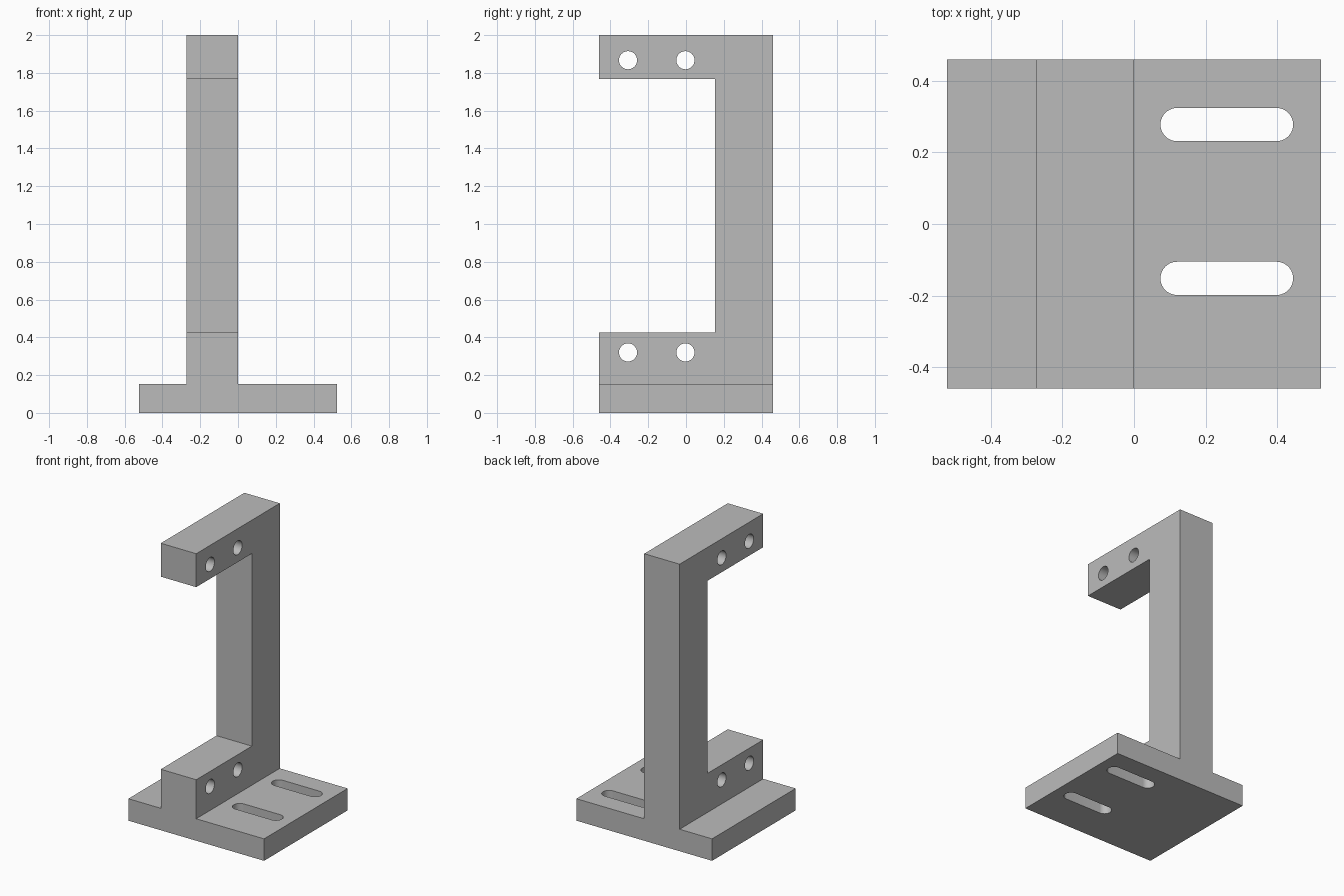
import bpy, bmesh
from math import pi, sin, cos, radians
from mathutils import Vector

cube = bpy.data.objects.get("Cube")
if cube:
    bpy.data.objects.remove(cube, do_unlink=True)

WIDTH, DEPTH, HEIGHT = 1.046, 0.92, 2.0
BASE_TOP = 0.153
POST_LEFT, POST_RIGHT = -0.273, 0.0

grey = bpy.data.materials.new("plain_grey")
grey.use_nodes = True
colour = (0.5, 0.5, 0.5, 1)
grey.diffuse_color = colour
grey.node_tree.nodes["Principled BSDF"].inputs["Base Color"].default_value = colour


def prism(bm, points, sweep):
    """Close a flat outline and extrude it along the sweep vector."""
    face = bm.faces.new([bm.verts.new(p) for p in points])
    moved = bmesh.ops.extrude_face_region(bm, geom=[face], use_keep_orig=True)
    verts = [g for g in moved["geom"] if isinstance(g, bmesh.types.BMVert)]
    bmesh.ops.translate(bm, verts=verts, vec=Vector(sweep))


def arc(u, v, r, start, end, steps):
    angles = [radians(start + (end - start) * i / steps) for i in range(steps + 1)]
    return [(u + r * cos(a), v + r * sin(a)) for a in angles]


def make_object(name, bm):
    bmesh.ops.recalc_face_normals(bm, faces=bm.faces)
    mesh = bpy.data.meshes.new(name)
    bm.to_mesh(mesh)
    bm.free()
    mesh.materials.append(grey)
    obj = bpy.data.objects.new(name, mesh)
    bpy.context.collection.objects.link(obj)
    return obj


# Inverted T section: base plate with the upright web
hw, hd = WIDTH / 2, DEPTH / 2
section = [(-hw, 0), (hw, 0), (hw, BASE_TOP), (POST_RIGHT, BASE_TOP),
           (POST_RIGHT, HEIGHT), (POST_LEFT, HEIGHT),
           (POST_LEFT, BASE_TOP), (-hw, BASE_TOP)]
bm = bmesh.new()
prism(bm, [(x, -hd, z) for x, z in section], (0, DEPTH, 0))
bracket = make_object("mounting_bracket", bm)

bm = bmesh.new()
# Opening that leaves a rear post with upper and lower arms
opening = [(-0.6, 0.425), (0.153, 0.425), (0.153, 1.767), (-0.6, 1.767)]
prism(bm, [(-0.4, y, z) for y, z in opening], (0.6, 0, 0))
# Bolt holes through both arms
for z in (0.32, 1.867):
    for y in (-0.307, -0.003):
        ring = arc(y, z, 0.048, 0, 360, 40)[:-1]
        prism(bm, [(-0.4, u, v) for u, v in ring], (0.6, 0, 0))
# Adjustment slots through the base plate
for y in (-0.152, 0.278):
    r = 0.0465
    slot = arc(0.445 - r, y, r, -90, 90, 20) + arc(0.074 + r, y, r, 90, 270, 20)
    prism(bm, [(u, v, -0.1) for u, v in slot], (0, 0, 0.4))
cutter = make_object("opening_cutter", bm)
cutter.hide_render = True

cut = bracket.modifiers.new("openings", "BOOLEAN")
cut.operation = "DIFFERENCE"
cut.solver = "EXACT"
cut.object = cutter

for obj in bpy.context.selected_objects:
    obj.select_set(False)
bracket.select_set(True)
bpy.context.view_layer.objects.active = bracket
bpy.ops.object.modifier_apply(modifier=cut.name)
bpy.data.objects.remove(cutter, do_unlink=True)
bpy.ops.object.shade_smooth_by_angle(angle=radians(30))
